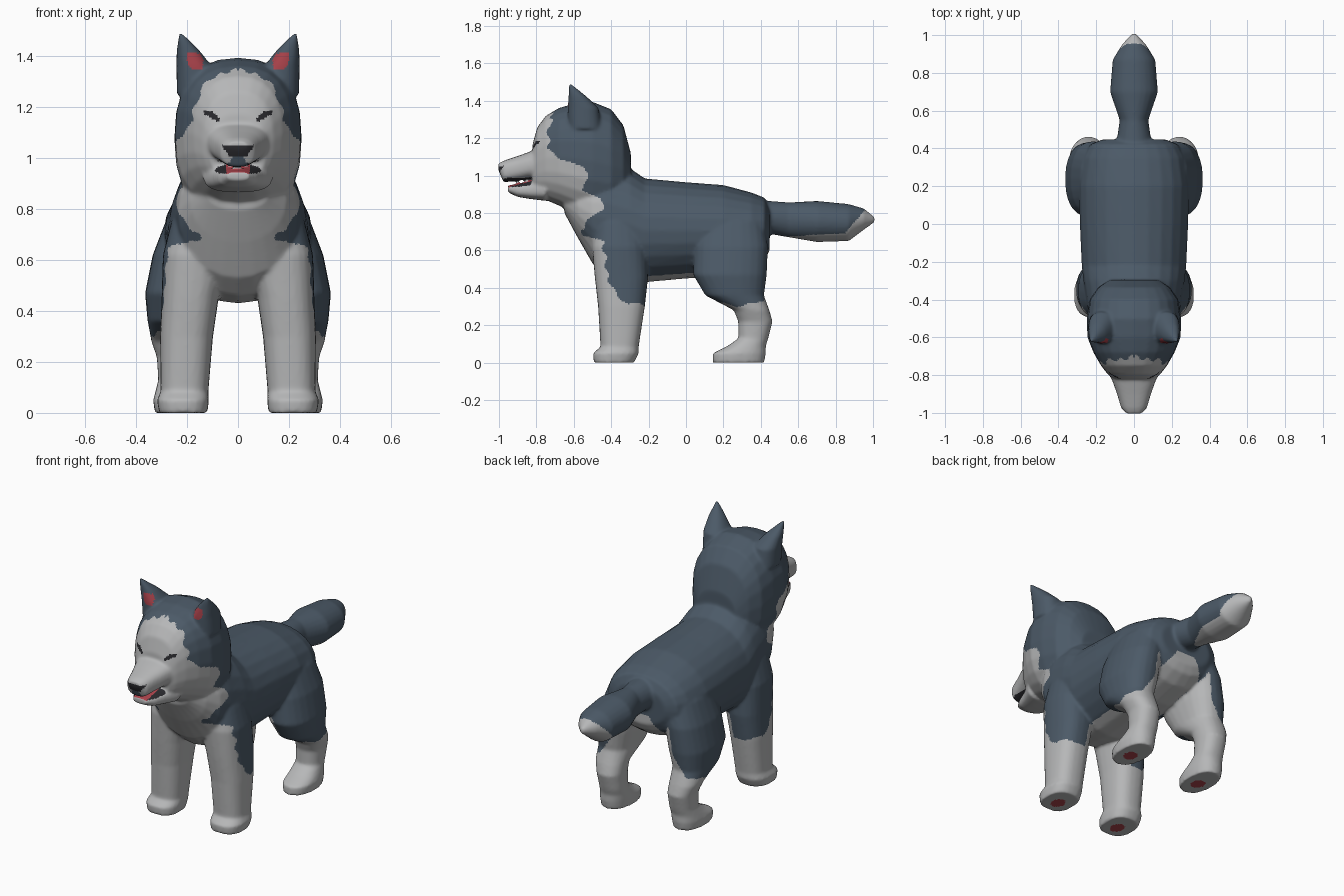
import bpy, bmesh, math


def material(name, rgb):
    m = bpy.data.materials.new(name)
    m.diffuse_color = (*rgb, 1)
    return m


LIGHT, SLATE, RED, BLACK = range(4)
mats = [material("light_fur", (0.47, 0.475, 0.48)),
        material("slate_fur", (0.072, 0.102, 0.137)),
        material("red_skin", (0.40, 0.055, 0.07)),
        material("black_nose", (0.022, 0.022, 0.026))]

bm = bmesh.new()


def skin(rings):
    """Bridge closed rings of points and cap both ends."""
    rings = [[bm.verts.new(p) for p in r] for r in rings]
    n = len(rings[0])
    for a, b in zip(rings, rings[1:]):
        for i in range(n):
            bm.faces.new((a[i], a[(i + 1) % n], b[(i + 1) % n], b[i]))
    bm.faces.new(rings[0])
    bm.faces.new(rings[-1])


def oval(rx, ry, e, n=24):
    """Superellipse outline."""
    pts = []
    for i in range(n):
        c, s = math.cos(2 * math.pi * i / n), math.sin(2 * math.pi * i / n)
        pts.append((rx * math.copysign(abs(c) ** (2 / e), c),
                    ry * math.copysign(abs(s) ** (2 / e), s)))
    return pts


def loft_y(sections, e):
    """Sections along y: (y, bottom, top, half width)."""
    skin([[(u, y, (b + t) / 2 + v) for u, v in oval(w, (t - b) / 2, e)]
          for y, b, t, w in sections])


def loft_z_pair(sections, e):
    """Mirrored upright parts: (z, x centre, y centre, x radius, y radius)."""
    for side in (1, -1):
        skin([[(side * (x + u), y + v, z) for u, v in oval(rx, ry, e)]
              for z, x, y, rx, ry in sections])


# Torso with chest and neck base
loft_y([(-.65, .80, .92, .12), (-.58, .67, 1.0, .19), (-.5, .53, 1.05, .235),
        (-.42, .46, 1.08, .25), (-.3, .44, 1.04, .268), (-.22, .43, .985, .277),
        (0, .45, .965, .287), (.2, .46, .95, .292), (.35, .50, .91, .272),
        (.42, .55, .882, .235), (.447, .60, .83, .17)], 2.05)
# Skull
loft_y([(-.82, .91, 1.17, .11), (-.795, .885, 1.26, .14), (-.75, .87, 1.32, .175),
        (-.68, .84, 1.362, .215), (-.6, .80, 1.385, .247), (-.5, .76, 1.395, .25),
        (-.4, .75, 1.355, .235), (-.335, .8, 1.27, .19), (-.295, .85, 1.12, .13)], 2.4)
# Muzzle and lower jaw
loft_y([(-.75, .96, 1.16, .15), (-.83, .984, 1.13, .115), (-.9, .974, 1.105, .09),
        (-.975, .964, 1.08, .068), (-1.003, 1.03, 1.065, .04)], 2.6)
loft_y([(-.75, .865, .99, .14), (-.83, .875, .970, .102), (-.9, .886, .956, .076),
        (-.953, .912, .947, .045)], 2.8)
# Tail
loft_y([(.38, .70, .87, .1), (.55, .67, .857, .076), (.7, .645, .865, .127),
        (.87, .65, .848, .113), (.95, .71, .825, .064), (1.01, .752, .778, .008)], 2)
# Ears
loft_z_pair([(1.25, .16, -.54, .08, .09), (1.36, .172, -.55, .070, .083),
             (1.42, .195, -.578, .046, .05), (1.492, .226, -.622, .006, .006)], 2.3)
# Front legs
loft_z_pair([(0, .215, -.385, .095, .108), (.05, .216, -.375, .102, .122),
             (.085, .21, -.355, .094, .102), (.3, .202, -.345, .104, .125),
             (.45, .188, -.345, .112, .142), (.62, .165, -.355, .13, .148),
             (.75, .14, -.36, .122, .13), (.86, .11, -.36, .10, .10)], 2.5)
# Hind legs
loft_z_pair([(0, .243, .28, .084, .138), (.05, .243, .285, .09, .142),
             (.09, .24, .325, .083, .102), (.13, .237, .36, .076, .08),
             (.22, .24, .371, .079, .092), (.28, .25, .351, .09, .095),
             (.36, .25, .26, .105, .157), (.47, .24, .235, .125, .197),
             (.62, .215, .24, .12, .198), (.75, .165, .24, .12, .18),
             (.86, .10, .23, .11, .13)], 2.3)

bmesh.ops.recalc_face_normals(bm, faces=bm.faces)
mesh = bpy.data.meshes.new("puppy_coat")
bm.to_mesh(mesh)
bm.free()
coat = bpy.data.objects.new("puppy_coat", mesh)
bpy.context.collection.objects.link(coat)
bpy.context.view_layer.objects.active = coat
coat.select_set(True)

# Fuse the parts into one soft skin
fuse = coat.modifiers.new("fuse", 'REMESH')
fuse.mode = 'VOXEL'
fuse.voxel_size = 0.0085
soft = coat.modifiers.new("soften", 'SMOOTH')
soft.factor, soft.iterations = 0.5, 7
for m in ("fuse", "soften"):
    bpy.ops.object.modifier_apply(modifier=m)

mesh = coat.data
low = min(v.co.z for v in mesh.vertices)
for v in mesh.vertices:
    v.co.z -= low
mesh.materials.clear()
for m in mats:
    mesh.materials.append(m)

# Edge of the pale face and chest, seen from the side: (z, y)
EDGE = [(.3, -.30), (.36, -.38), (.45, -.42), (.65, -.44), (.68, -.55), (.74, -.55),
        (.82, -.45), (.88, -.45), (.92, -.56), (.98, -.53), (1.05, -.55), (1.09, -.68),
        (1.15, -.74), (1.27, -.73), (1.36, -.70), (1.6, -.70)]


def edge_y(z):
    for (z0, y0), (z1, y1) in zip(EDGE, EDGE[1:]):
        if z <= z1:
            return y0 + (y1 - y0) * max(0, (z - z0) / (z1 - z0))
    return -.7


def colour(c, n):
    x, y, z = abs(c.x), c.y, c.z
    nx = n.x if c.x > 0 else -n.x
    # paw pads
    if z < .012 and n.z < -.7:
        px, py = (.214, -.40) if y < 0 else (.243, .26)
        return RED if ((x - px) / .038) ** 2 + ((y - py) / .045) ** 2 < 1 else LIGHT
    # nose and the slate patch below it
    if y < -.95 and 1.005 < z < 1.052 and x < .03 + .8 * (z - 1.005):
        return BLACK
    if y < -.94 and .968 < z <= 1.005 and x < .045 - .7 * (z - .968) and n.y < -.4:
        return SLATE
    # mouth and lips
    if y < -.81 and .93 < z < .99 and x < .125:
        if n.z > .6:
            return RED if x < .045 else BLACK
        if n.z < -.6 and z > .955:
            return BLACK
    # eyes: slanted upper lids
    if y < -.7 and 1.1 < z < 1.22:
        u = (x - .105) * .86 + (z - 1.165) * .5
        v = (z - 1.165) * .86 - (x - .105) * .5
        if (u / .034) ** 2 + (v / .016) ** 2 < 1 and v > -.007:
            return BLACK
    # inner ears
    if z > 1.33 and n.y < -.25 and y > -.68:
        half = .034 - .35 * abs(z - 1.385)
        if abs(x - .168 - .2 * (z - 1.38)) < half and abs(z - 1.38) < .032:
            return RED
    # tail underside and tip
    if y > .47 and z > .6:
        line = .675 + max(0, y - .55) * .06 + max(0, y - .85) * 1.1
        return LIGHT if z < line else SLATE
    # socks
    if z < .31 + .012 * math.sin(40 * y) + .6 * max(0, y - .37):
        return LIGHT
    # belly and inner legs
    if z < .62 and (n.z < -.85 and x < .13 or nx < -.25 and x < .28):
        return LIGHT
    # back of the thighs
    if y > .33 and n.y > .3 and z < .66 and x < .27 - .7 * (z - .36):
        return LIGHT
    # pale face and chest
    wave = .008 * math.sin(70 * z) + .006 * math.sin(110 * x)
    return LIGHT if y < edge_y(z) + wave else SLATE


for p in mesh.polygons:
    p.material_index = colour(p.center, p.normal)
    p.use_smooth = True
